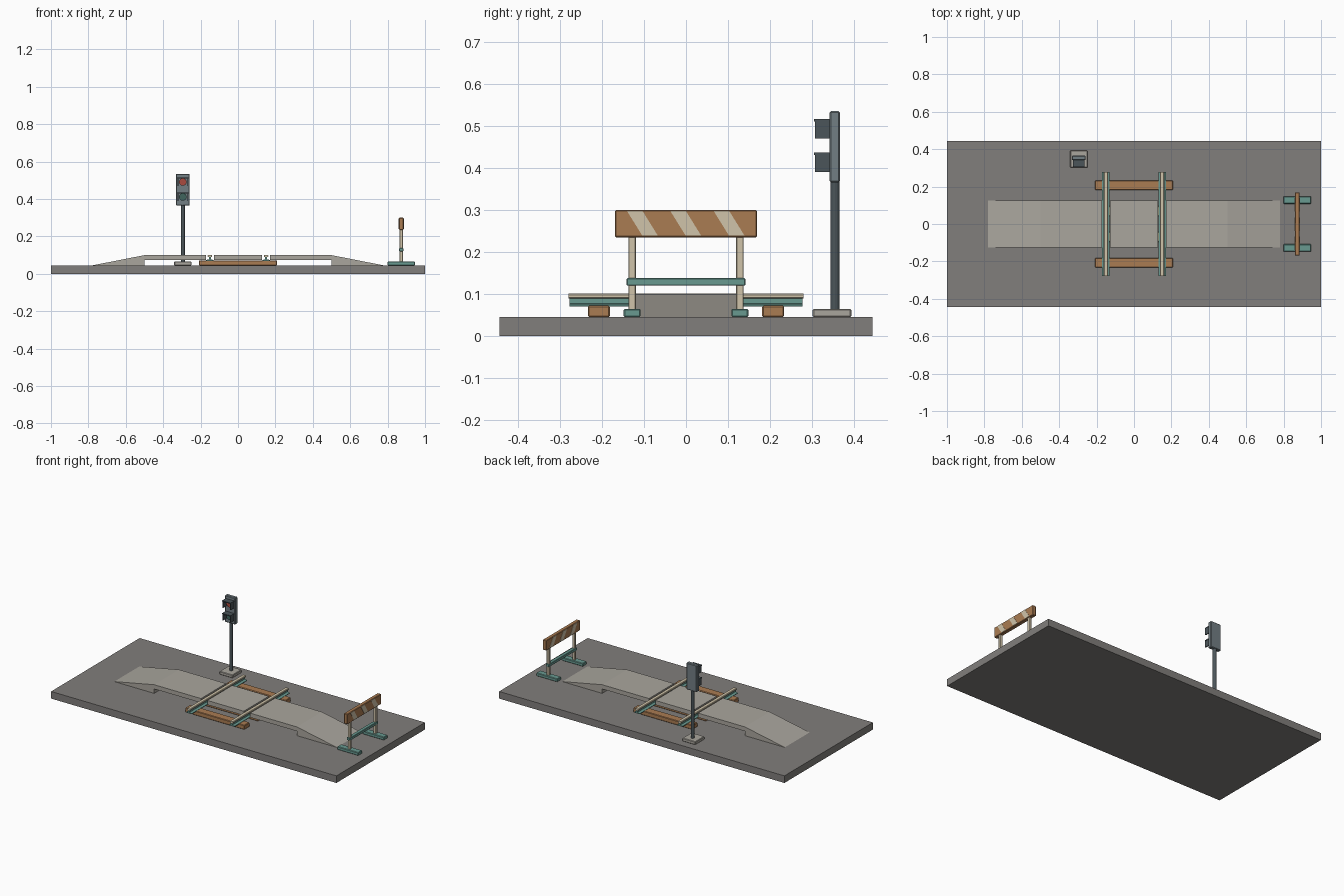
import bpy, bmesh
from mathutils import Vector

if "Cube" in bpy.data.objects:
    bpy.data.objects.remove(bpy.data.objects["Cube"])

COLORS = {
    "asphalt": (0.22, 0.21, 0.20), "concrete": (0.40, 0.38, 0.34),
    "timber": (0.40, 0.20, 0.085), "teal": (0.14, 0.32, 0.28),
    "cream": (0.63, 0.55, 0.40), "steel": (0.17, 0.21, 0.23),
    "dark": (0.07, 0.09, 0.10), "red": (0.40, 0.07, 0.05), "green": (0.05, 0.13, 0.11),
}
MATS = {}
for key, c in COLORS.items():
    MATS[key] = bpy.data.materials.new(key)
    MATS[key].diffuse_color = (*c, 1)


def finish(name, bm, mat, bevel=0.0):
    bmesh.ops.recalc_face_normals(bm, faces=bm.faces)
    me = bpy.data.meshes.new(name)
    bm.to_mesh(me)
    bm.free()
    ob = bpy.data.objects.new(name, me)
    bpy.context.collection.objects.link(ob)
    me.materials.append(MATS[mat])
    if bevel:
        b = ob.modifiers.new("bevel", "BEVEL")
        b.width, b.segments = bevel, 1
    return ob


def box(name, x, y, z, mat, bevel=0.0):
    """Box from (min, max) ranges."""
    bm = bmesh.new()
    bmesh.ops.create_cube(bm, size=1)
    for v in bm.verts:
        v.co = Vector([(a + b) / 2 + c * (b - a) for (a, b), c in zip((x, y, z), v.co)])
    return finish(name, bm, mat, bevel)


def prism(name, pts, axis, lo, hi, mat):
    """Extrude a profile: axis 'y' uses (x, z) points, axis 'x' uses (y, z)."""
    bm = bmesh.new()
    def put(p, t):
        return (p[0], t, p[1]) if axis == "y" else (t, p[0], p[1])
    face = bm.faces.new([bm.verts.new(put(p, lo)) for p in pts])
    ext = bmesh.ops.extrude_face_region(bm, geom=[face])
    d = Vector((0, hi - lo, 0)) if axis == "y" else Vector((hi - lo, 0, 0))
    bmesh.ops.translate(bm, vec=d, verts=[g for g in ext["geom"] if isinstance(g, bmesh.types.BMVert)])
    return finish(name, bm, mat)


def cylinder(name, center, radius, depth, sides, mat, along_y=False):
    bm = bmesh.new()
    bmesh.ops.create_cone(bm, cap_ends=True, segments=sides, radius1=radius, radius2=radius, depth=depth)
    for v in bm.verts:
        if along_y:
            v.co = Vector((v.co.x, v.co.z, v.co.y))
        v.co += Vector(center)
    return finish(name, bm, mat)


# Ground slab
G = 0.045
box("ground_slab", (-1, 1), (-0.443, 0.443), (0, G), "asphalt")

# Road: two ramps with approach decks, and a centre deck between the rails
for side, s in (("left", -1), ("right", 1)):
    prof = [(0.78, G), (0.5, 0.1), (0.172, 0.1), (0.172, 0.073), (0.5, 0.073), (0.5, G)]
    prism(side + "_road_ramp", [(s * x, z) for x, z in prof], "y", -0.125, 0.125, "concrete")
box("centre_road_deck", (-0.128, 0.128), (-0.125, 0.125), (0.073, 0.1), "concrete")

# Timber ties
for i, y in enumerate((-0.207, -0.069, 0.069, 0.207)):
    box(f"tie_{i + 1}", (-0.208, 0.208), (y - 0.026, y + 0.026), (G, 0.0725), "timber", 0.003)

# Rails: foot and web below, worn head on top
for side, x in (("left", -0.15), ("right", 0.15)):
    web = [(0.02, 0.07), (0.02, 0.074), (0.005, 0.078), (0.005, 0.091)]
    pts = [(x + a, z) for a, z in web] + [(x - a, z) for a, z in reversed(web)]
    prism(side + "_rail_web", pts, "y", -0.277, 0.277, "teal")
    head = [(0.006, 0.089), (0.012, 0.092), (0.012, 0.098), (0.009, 0.101)]
    pts = [(x + a, z) for a, z in head] + [(x - a, z) for a, z in reversed(head)]
    prism(side + "_rail_head", pts, "y", -0.279, 0.279, "cream")

# Signal: footing, pole, head, hooded lamps
SX, SY = -0.295, 0.354
box("signal_footing", (SX - 0.046, SX + 0.046), (0.301, 0.393), (G, 0.065), "concrete", 0.003)
cylinder("signal_pole", (SX, SY, 0.22), 0.011, 0.32, 12, "dark")
box("signal_head", (SX - 0.037, SX + 0.037), (0.341, 0.366), (0.365, 0.535), "steel", 0.004)
for lamp, z in (("red", 0.491), ("green", 0.411)):
    cylinder(lamp + "_lens", (SX, 0.338, z), 0.02, 0.012, 16, lamp, True)
    box(lamp + "_hood_top", (SX - 0.03, SX + 0.03), (0.304, 0.343), (z + 0.019, z + 0.025), "dark")
    for side, s in (("left", -1), ("right", 1)):
        xs = sorted((SX + s * 0.024, SX + s * 0.029))
        box(f"{lamp}_hood_{side}", xs, (0.306, 0.343), (z - 0.021, z + 0.02), "dark")

# Barrier: feet, posts, brace and striped board
BX = 0.873
for side, y in (("front", -0.128), ("back", 0.128)):
    box(side + "_barrier_foot", (BX - 0.074, BX + 0.074), (y - 0.02, y + 0.02), (G, 0.065), "teal", 0.003)
    box(side + "_barrier_post", (BX - 0.009, BX + 0.009), (y - 0.009, y + 0.009), (0.063, 0.25), "cream", 0.002)
box("barrier_brace", (BX - 0.011, BX + 0.011), (-0.141, 0.141), (0.12, 0.138), "teal", 0.002)
box("barrier_board", (BX - 0.0125, BX + 0.0125), (-0.169, 0.169), (0.235, 0.3), "timber", 0.003)
for i, y in enumerate((-0.103, 0.0, 0.103)):
    pts = [(y - 0.037, 0.297), (y, 0.297), (y + 0.036, 0.239), (y - 0.001, 0.239)]
    prism(f"board_stripe_{i + 1}", pts, "x", BX - 0.0137, BX + 0.0137, "cream")

for m in bpy.data.materials:
    if m.users and not m.is_grease_pencil:
        m.use_nodes = True
        m.node_tree.nodes["Principled BSDF"].inputs["Base Color"].default_value = m.diffuse_color
